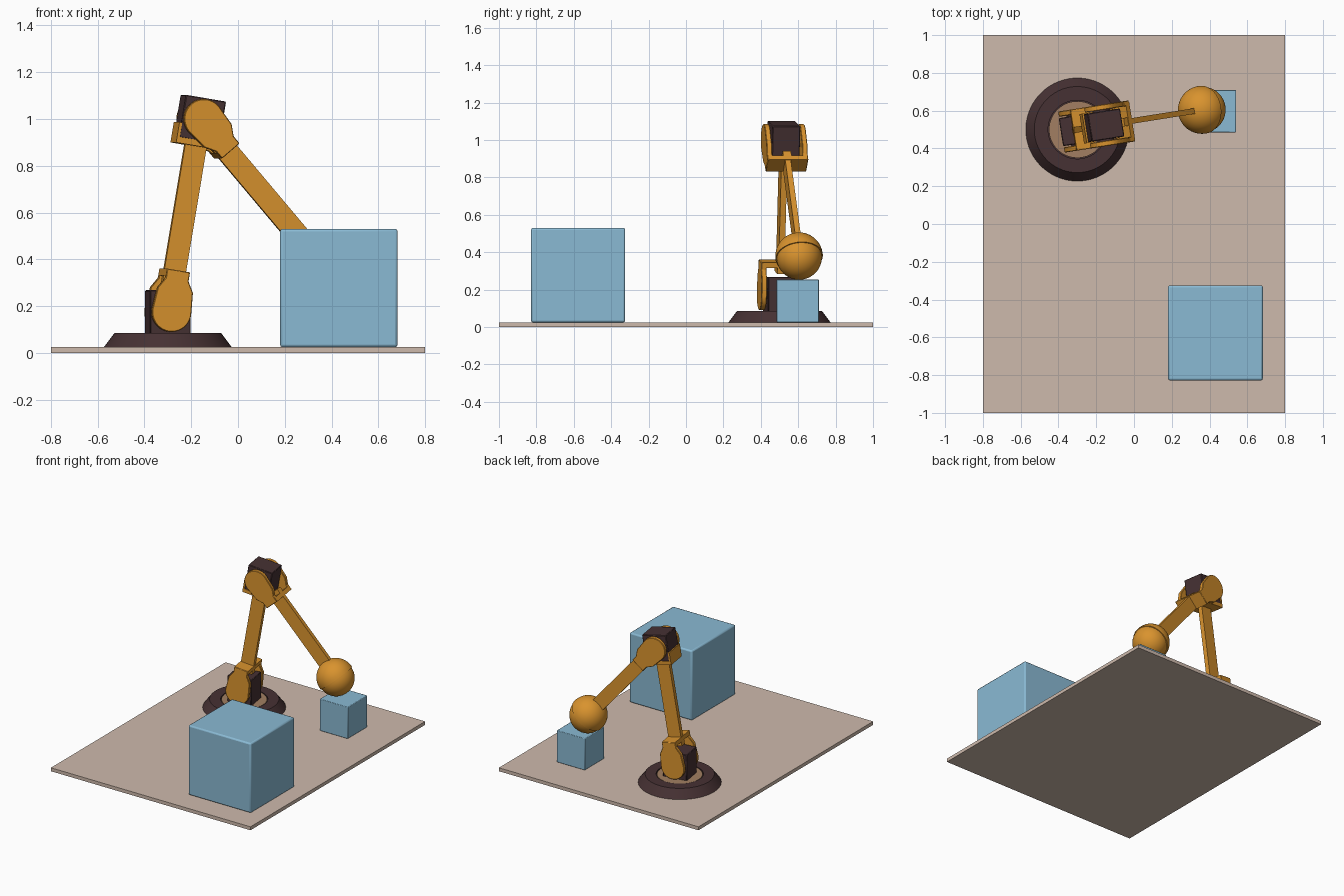
import bpy, bmesh, math
from mathutils import Matrix, Vector

if "Cube" in bpy.data.objects:
    bpy.data.objects.remove(bpy.data.objects["Cube"])


def material(name, rgb):
    m = bpy.data.materials.new(name)
    lin = [(c / 255 / 12.92) if c < 10 else ((c / 255 + 0.055) / 1.055) ** 2.4 for c in rgb]
    m.diffuse_color = (*lin, 1)
    m.use_nodes = True
    m.node_tree.nodes["Principled BSDF"].inputs["Base Color"].default_value = m.diffuse_color
    return m


ORANGE = material("orange", (217, 147, 46))
DARK = material("dark brown", (70, 49, 51))
TAN = material("board tan", (206, 186, 172))
BLUE = material("light blue", (138, 186, 212))
BROWN = material("turntable brown", (162, 127, 98))


def finish(name, bm, mat, frame=Matrix(), bevel=0, segments=2):
    bmesh.ops.recalc_face_normals(bm, faces=bm.faces)
    me = bpy.data.meshes.new(name)
    bm.to_mesh(me)
    bm.free()
    me.materials.append(mat)
    ob = bpy.data.objects.new(name, me)
    bpy.context.collection.objects.link(ob)
    ob.matrix_world = frame
    if bevel:
        b = ob.modifiers.new("Bevel", 'BEVEL')
        b.width = bevel
        b.segments = segments
    bpy.ops.object.select_all(action='DESELECT')
    bpy.context.view_layer.objects.active = ob
    ob.select_set(True)
    bpy.ops.object.shade_smooth_by_angle(angle=math.radians(30))
    return ob


def box(name, lo, hi, mat, frame=Matrix(), bevel=0, segments=2):
    bm = bmesh.new()
    bmesh.ops.create_cube(bm, size=1)
    lo, hi = Vector(lo), Vector(hi)
    for v in bm.verts:
        v.co = Vector([lo[i] + (v.co[i] + 0.5) * (hi[i] - lo[i]) for i in range(3)])
    return finish(name, bm, mat, frame, bevel, segments)


def lathe(name, profile, mat, frame=Matrix(), steps=64):
    # spin (radius, height) points around local z
    bm = bmesh.new()
    vs = [bm.verts.new((r, 0, z)) for r, z in profile]
    es = [bm.edges.new(p) for p in zip(vs, vs[1:])]
    bmesh.ops.spin(bm, geom=vs + es, cent=(0, 0, 0), axis=(0, 0, 1),
                   angle=2 * math.pi, steps=steps)
    bmesh.ops.remove_doubles(bm, verts=bm.verts, dist=1e-5)
    return finish(name, bm, mat, frame)


def plate(name, outline, y0, y1, mat, frame):
    # extrude an (x, z) outline along local y
    bm = bmesh.new()
    f = bm.faces.new([bm.verts.new((x, y0, z)) for x, z in outline])
    ext = bmesh.ops.extrude_face_region(bm, geom=[f])
    bmesh.ops.translate(bm, vec=(0, y1 - y0, 0),
                        verts=[g for g in ext["geom"] if isinstance(g, bmesh.types.BMVert)])
    return finish(name, bm, mat, frame, 0.003, 1)


def fork(prefix, frame):
    # two round-ended cheeks joined by a crossbar, with a pivot pin
    arc = [math.pi + math.pi * i / 32 for i in range(33)]
    outline = [(0.085 * math.cos(a), 0.085 * math.sin(a)) for a in arc]
    neck = [(0.077, 0.095), (0.05, 0.14), (0.05, 0.18)]
    outline += neck + [(-x, z) for x, z in reversed(neck)]
    for side, y0, y1 in (("right", -0.11, -0.082), ("left", 0.082, 0.11)):
        plate(f"{prefix}_fork_{side}", outline, y0, y1, ORANGE, frame)
    box(f"{prefix}_fork_crossbar", (-0.05, -0.1, 0.15), (0.05, 0.1, 0.18), ORANGE, frame)
    box(f"{prefix}_stub", (-0.047, -0.022, 0.118), (0.047, 0.022, 0.155), ORANGE, frame)
    pin = frame @ Matrix.Rotation(math.pi / 2, 4, 'X')
    lathe(f"{prefix}_pin", [(0, -0.09), (0.045, -0.09), (0.045, 0.09), (0, 0.09)], DARK, pin, 32)


# board and blocks
box("board", (-0.8, -1, 0), (0.8, 1, 0.025), TAN)
box("large_block", (0.18, -0.828, 0.025), (0.682, -0.325, 0.53), BLUE, bevel=0.01)
box("small_block", (0.315, 0.485, 0.025), (0.54, 0.71, 0.255), BLUE, bevel=0.004)

# round base with turntable
base = Matrix.Translation((-0.3, 0.5, 0)) @ Matrix.Rotation(math.radians(9), 4, 'Z')
lathe("base", [(0, 0.025), (0.273, 0.025), (0.228, 0.085), (0.155, 0.085),
               (0.155, 0.07), (0, 0.07)], DARK, base)
lathe("turntable", [(0, 0.06), (0.15, 0.06), (0.15, 0.083), (0, 0.083)], BROWN, base)

# joint frames: local z runs along each link, local y along the hinge
SHOULDER, ELBOW, WRIST = Vector((0, 0, 0.175)), Vector((0.139, 0, 1.0)), Vector((0.668, 0, 0.379))


def link_frame(a, b):
    d = b - a
    return base @ Matrix.Translation(a) @ Matrix.Rotation(math.atan2(d.x, d.z), 4, 'Y'), d.length


upper, upper_len = link_frame(SHOULDER, ELBOW)
fore, fore_len = link_frame(ELBOW, WRIST)
elbow = upper @ Matrix.Translation((0, 0, upper_len))

# motors
box("shoulder_motor", (-0.088, -0.075, 0.075), (0.088, 0.075, 0.268), DARK, base, 0.004, 1)
box("elbow_motor", (-0.088, -0.075, -0.095), (0.088, 0.075, 0.09), DARK, elbow, 0.004, 1)

# upper arm with the cradle holding the elbow motor
fork("upper_arm", upper)
box("upper_arm_bar", (-0.047, -0.016, 0.15), (0.047, 0.016, upper_len - 0.1), ORANGE, upper)
box("elbow_cradle", (-0.09, -0.079, -0.118), (0.09, 0.079, -0.092), ORANGE, elbow)
box("elbow_cradle_lip", (-0.097, -0.079, -0.118), (-0.085, 0.079, -0.03), ORANGE, elbow)

# forearm and ball made of two half domes
fork("forearm", fore)
box("forearm_bar", (-0.047, -0.015, 0.15), (0.047, 0.015, fore_len - 0.1), ORANGE, fore)
ball = fore @ Matrix.Translation((0, 0, fore_len))
quarter = [math.pi / 2 * i / 16 for i in range(17)]
lathe("ball_upper_half", [(0.127 * math.sin(a), -0.127 * math.cos(a)) for a in quarter]
      + [(0.127, 0.008), (0, 0.008)], ORANGE, ball)
lathe("ball_lower_half", [(0, 0)] + [(0.121 * math.sin(a), 0.008 + 0.119 * math.cos(a))
                                     for a in reversed(quarter)], ORANGE, ball)
